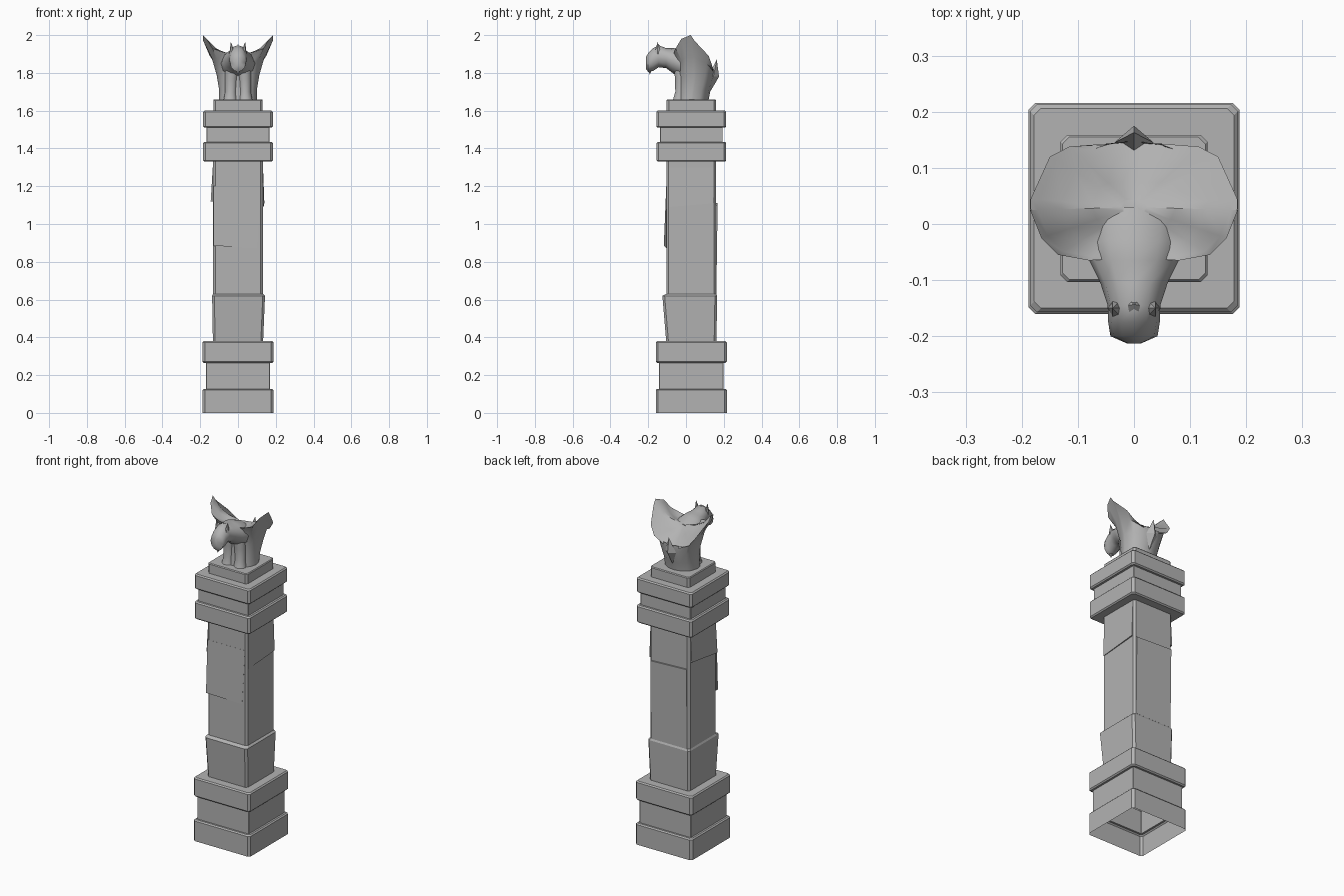
import bpy, bmesh, math
from mathutils import Vector

if "Cube" in bpy.data.objects:
    bpy.data.objects.remove(bpy.data.objects["Cube"], do_unlink=True)

stone = bpy.data.materials.new("grey stone")
stone.use_nodes = True
GREY = (0.45, 0.45, 0.45, 1)
stone.diffuse_color = GREY
stone.node_tree.nodes["Principled BSDF"].inputs["Base Color"].default_value = GREY
CY = 0.028  # column axis in y


def make(name, bm, smooth=None):
    me = bpy.data.meshes.new(name)
    bm.to_mesh(me)
    bm.free()
    me.materials.append(stone)
    ob = bpy.data.objects.new(name, me)
    bpy.context.collection.objects.link(ob)
    if smooth:
        bpy.ops.object.select_all(action='DESELECT')
        ob.select_set(True)
        bpy.context.view_layer.objects.active = ob
        bpy.ops.object.shade_smooth_by_angle(angle=math.radians(smooth))
    return ob


def loft(name, rings, smooth=None, cap_start=True, cap_end=True):
    bm = bmesh.new()
    loops = [[bm.verts.new(p) for p in r] for r in rings]
    n = len(loops[0])
    for a, b in zip(loops, loops[1:]):
        for i in range(n):
            j = (i + 1) % n
            bm.faces.new((a[i], a[j], b[j], b[i]))
    if cap_start:
        bm.faces.new(loops[0][::-1])
    if cap_end:
        bm.faces.new(loops[-1])
    bmesh.ops.recalc_face_normals(bm, faces=bm.faces)
    return make(name, bm, smooth)


def square(h, z, c=0.012, front=0, side=0):
    """Square ring with cut corners; front and side push out -y and +x."""
    pts = [(h, c - h), (h, h - c), (h - c, h), (c - h, h),
           (-h, h - c), (-h, c - h), (c - h, -h), (h - c, -h)]
    return [(x + (side if x > 0 else 0), y + CY - (front if y < 0 else 0), z) for x, y in pts]


def slab(h, z0, z1, e=0.007):
    return [square(h - e, z0), square(h, z0 + e), square(h, z1 - e), square(h - e, z1)]


# Column: one stepped shell, open underneath
rings = [square(0.188, 0), square(0.188, 0.12), square(0.181, 0.127)]
rings += [square(0.17, 0.127, 0.002), square(0.17, 0.265, 0.002)]
rings += slab(0.188, 0.265, 0.38)
rings += [square(0.133, 0.38), square(0.137, 0.62, front=0.016, side=0.006),
          square(0.132, 0.63), square(0.132, 1.33)]
rings += slab(0.185, 1.33, 1.435)
rings += [square(0.166, 1.435, 0.002), square(0.166, 1.51, 0.002)]
rings += slab(0.185, 1.51, 1.6)
rings += [square(0.131, 1.6), square(0.131, 1.655), square(0.127, 1.66)]
loft("column", rings, cap_start=False)


def chipped_face(name, turn, corners):
    """Shallow raised stone layer; corners are (across, height, depth)."""
    rings = []
    for extra in (0, 1):
        ring = []
        for u, z, d in corners:
            out = 0.13 + extra * (0.0025 + d)
            x, y = u, -out
            c, s = math.cos(turn), math.sin(turn)
            ring.append((c * x - s * y, s * x + c * y + CY, z))
        rings.append(ring)
    loft(name, rings)


# Cracked layers on the shaft
chipped_face("front_chip", 0, [(-0.13, 0.885, 0.013), (0.1, 0.873, 0), (0.12, 1.2, 0), (-0.13, 1.2, 0)])
chipped_face("right_chip", -math.pi / 2, [(-0.12, 1.15, 0.01), (0.12, 1.12, 0.012), (0.12, 1.32, 0), (-0.12, 1.32, 0)])
chipped_face("left_chip", math.pi / 2, [(-0.12, 1.09, 0.003), (0.12, 1.11, 0.007), (0.12, 1.3, 0), (-0.12, 1.3, 0)])
chipped_face("back_chip", math.pi, [(-0.12, 0.63, 0), (0.12, 0.63, 0), (0.12, 1.11, 0.007), (-0.12, 1.1, 0.007)])

# Bird body: waist rings rising into a flared wing rim, then a sunken back
half_rim = [(0, -0.06, 1.9), (0.08, -0.065, 1.91), (0.135, -0.055, 1.93), (0.165, -0.025, 1.98),
            (0.185, 0.025, 2.0), (0.184, 0.045, 1.97), (0.15, 0.12, 1.89), (0.115, 0.138, 1.84),
            (0.05, 0.143, 1.81), (0, 0.145, 1.80)]
rim = [Vector(p) for p in half_rim]
rim += [Vector((-x, y, z)) for x, y, z in half_rim[-2:0:-1]]


def waist(rx, y0, y1, z, blend):
    ring = []
    for p in rim:
        a = math.atan2(p.y - 0.04, p.x)
        q = Vector((rx * math.cos(a), (y0 + y1) / 2 + (y1 - y0) / 2 * math.sin(a), z))
        ring.append(q.lerp(p, blend))
    return ring


heart = Vector((0, 0.03, 1.89))


def sunken(f, drop):
    ring = []
    for p in rim:
        q = heart.lerp(p, f)
        q.z -= drop * max(0, p.z - 1.88)
        ring.append(q)
    return ring


loft("bird_body", [waist(0.1, -0.055, 0.12, 1.66, 0), waist(0.1, -0.05, 0.13, 1.71, 0),
                   waist(0.106, -0.048, 0.15, 1.77, 0.08), waist(0.115, -0.045, 0.15, 1.83, 0.35),
                   rim, sunken(0.93, 0.05), sunken(0.7, 0.25), sunken(0.4, 0.2), sunken(0.12, 0.0)], 40)


def tube(name, stations, n=12, smooth=50):
    """Loft of ellipses facing -y; stations are (y, z, half width, half height)."""
    loft(name, [[(w * math.cos(2 * math.pi * i / n), y, z + h * math.sin(2 * math.pi * i / n))
                 for i in range(n)] for y, z, w, h in stations], smooth)


# Neck and head reaching forward
tube("neck_and_head", [(0.03, 1.83, 0.095, 0.07), (-0.03, 1.85, 0.09, 0.075), (-0.065, 1.863, 0.08, 0.068),
                       (-0.105, 1.878, 0.06, 0.053), (-0.145, 1.888, 0.047, 0.058),
                       (-0.175, 1.87, 0.046, 0.06), (-0.2, 1.855, 0.042, 0.05), (-0.213, 1.852, 0.012, 0.03)])


def spike(name, base, tip, rx, ry, n=6):
    bm = bmesh.new()
    b = Vector(base)
    ring = [bm.verts.new(b + Vector((rx * math.cos(2 * math.pi * i / n), ry * math.sin(2 * math.pi * i / n), 0)))
            for i in range(n)]
    top = bm.verts.new(tip)
    for i in range(n):
        bm.faces.new((ring[i], ring[(i + 1) % n], top))
    bm.faces.new(ring[::-1])
    bmesh.ops.recalc_face_normals(bm, faces=bm.faces)
    make(name, bm, 40)


# Beak, crest, tail and legs
spike("beak", (0, -0.185, 1.85), (0, -0.192, 1.79), 0.036, 0.026)
spike("middle_crest", (0, -0.15, 1.925), (0, -0.143, 1.952), 0.03, 0.02)
spike("tail_tip", (0, 0.145, 1.78), (0, 0.163, 1.87), 0.035, 0.03, 4)
spike("tail_root", (0, 0.145, 1.78), (0, 0.11, 1.67), 0.035, 0.03, 4)
for s, side in ((1, "left"), (-1, "right")):
    spike(side + "_crest", (s * 0.03, -0.15, 1.9), (s * 0.038, -0.15, 1.965), 0.016, 0.02)
    legs = [(0.04, -0.035, 0.036, 0.035, 1.66), (0.038, -0.03, 0.03, 0.028, 1.70),
            (0.036, -0.028, 0.034, 0.032, 1.77), (0.03, -0.03, 0.04, 0.035, 1.83)]
    loft(side + "_leg", [[(s * x + rx * math.cos(math.pi * i / 5), y + ry * math.sin(math.pi * i / 5), z)
                          for i in range(10)] for x, y, rx, ry, z in legs], 50)
